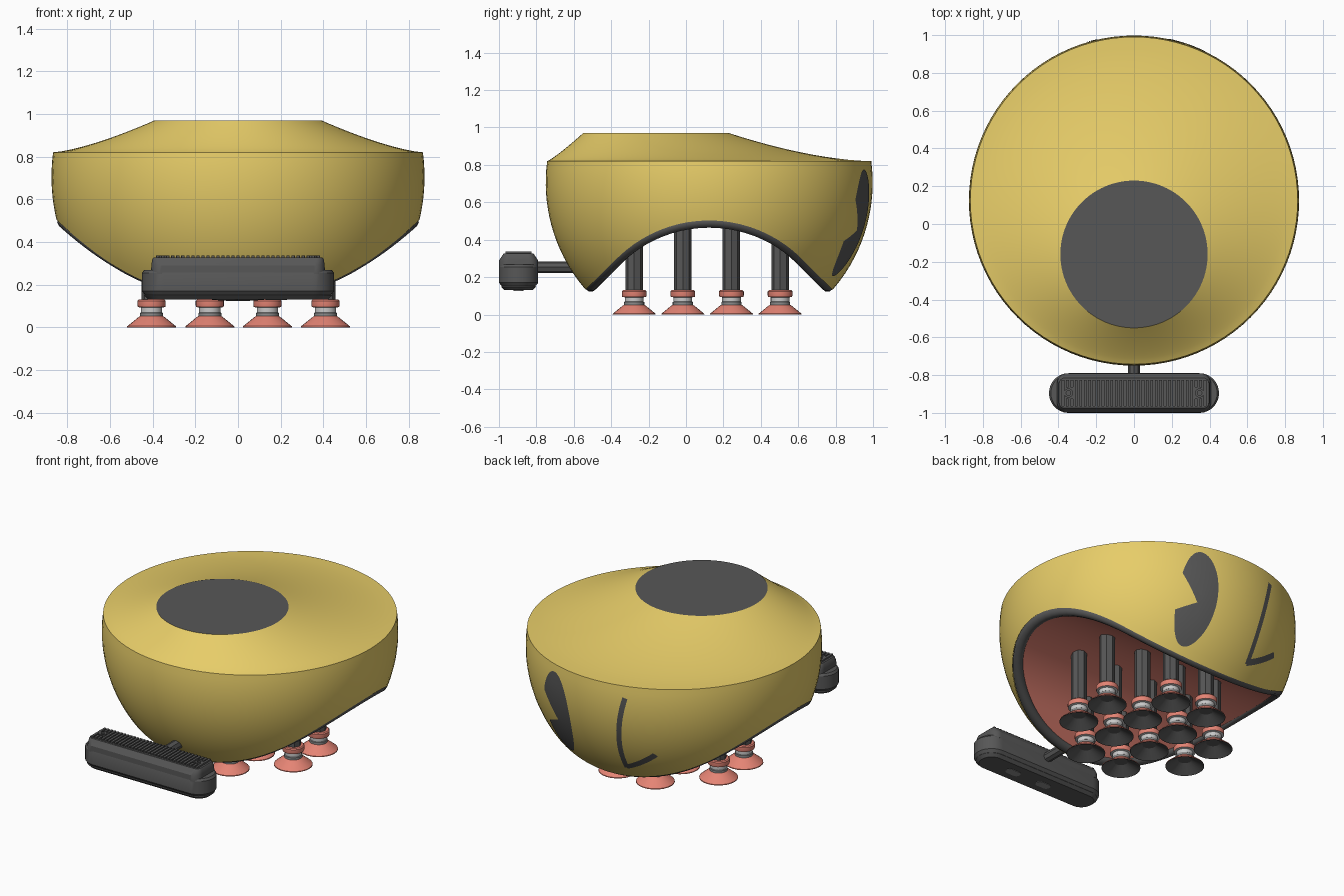
import bpy, bmesh, math
from mathutils import Vector

if "Cube" in bpy.data.objects:
    bpy.data.objects.remove(bpy.data.objects["Cube"])


def mat(name, r, g, b):
    m = bpy.data.materials.new(name)
    m.diffuse_color = (r, g, b, 1)
    m.use_nodes = True
    m.node_tree.nodes["Principled BSDF"].inputs["Base Color"].default_value = m.diffuse_color
    return m


GOLD = mat("gold", 0.80, 0.61, 0.14)
DARK = mat("dark grey", 0.095, 0.095, 0.095)
RED = mat("salmon red", 0.78, 0.23, 0.175)
GREY = mat("mid grey", 0.26, 0.26, 0.26)
PALE = mat("pale grey", 0.58, 0.58, 0.58)

CY, CZ, R = 0.124, 0.705, 0.874      # sphere that shapes the shell
N = 96


def finish(name, bm, mats, angle=30, recalc=True):
    if recalc:
        bmesh.ops.recalc_face_normals(bm, faces=bm.faces)
    me = bpy.data.meshes.new(name)
    bm.to_mesh(me)
    bm.free()
    for m in mats:
        me.materials.append(m)
    ob = bpy.data.objects.new(name, me)
    bpy.context.collection.objects.link(ob)
    bpy.ops.object.select_all(action='DESELECT')
    ob.select_set(True)
    bpy.context.view_layer.objects.active = ob
    bpy.ops.object.shade_smooth_by_angle(angle=math.radians(angle))
    return ob


def ring(bm, pts):
    return [bm.verts.new(p) for p in pts]


def bridge(bm, a, b, mi=0, closed=True):
    n = len(a)
    for i in range(n if closed else n - 1):
        j = (i + 1) % n
        bm.faces.new((a[i], a[j], b[j], b[i])).material_index = mi


def circle(cx, cy, r, z, n):
    return [(cx + r * math.sin(2 * math.pi * i / n),
             cy + r * math.cos(2 * math.pi * i / n), z) for i in range(n)]


# Shell: sphere side, arched underside, lofted top
def sphere_r(z):
    return math.sqrt(max(0, R * R - (z - CZ) ** 2))


def arch(o):
    # round crown running into 45 degree slopes
    o, ra = abs(o), 0.70
    k = ra * math.sqrt(0.5)
    return 0.503 - ra + (math.sqrt(ra * ra - o * o) if o < k else 2 * k - o)


def ceiling(o):
    return arch(o) - 0.032


def low_z(a):
    lo, hi = -0.16, CZ
    for _ in range(40):
        z = (lo + hi) / 2
        if z > arch(sphere_r(z) * math.cos(a)):
            hi = z
        else:
            lo = z
    return hi


angles = [2 * math.pi * i / N for i in range(N)]
lows = [low_z(a) for a in angles]
bm = bmesh.new()
rows = []
for k in range(17):
    pts = []
    for a, l in zip(angles, lows):
        z = l + (0.82 - l) * k / 16
        r = sphere_r(z)
        pts.append((r * math.sin(a), CY + r * math.cos(a), z))
    if k == 0:
        edge = pts
    rows.append(ring(bm, pts))
for k in range(1, 13):
    t = k / 12
    pts = circle(0, CY + (-0.16 - CY) * t, sphere_r(0.82) * (1 - t) + 0.39 * t, 0, N)
    rows.append(ring(bm, [(p[0], p[1], 0.82 + 0.15 * t ** (1.4 + 0.25 * math.cos(a)))
                          for p, a in zip(pts, angles)]))
for a, b in zip(rows, rows[1:]):
    bridge(bm, a, b, 0)
bm.faces.new(rows[-1]).material_index = 1
finish("shell", bm, [GOLD, DARK], 12)

# Red arched ceiling under the shell
bm = bmesh.new()
prev = None
for k in range(16, 0, -1):
    s = 0.965 * k / 16
    cur = ring(bm, [(p[0] * s, CY + (p[1] - CY) * s, ceiling((p[1] - CY) * s)) for p in edge])
    if prev:
        bridge(bm, prev, cur)
    prev = cur
mid = bm.verts.new((0, CY, ceiling(0)))
for i in range(N):
    bm.faces.new((prev[i], prev[(i + 1) % N], mid))
bm.normal_update()
for f in bm.faces:
    if f.normal.z > 0:
        f.normal_flip()
finish("arched_ceiling", bm, [RED], 30, False)

# Dark tube just inside the lower edge of the shell
cu = bpy.data.curves.new("lower_rim", 'CURVE')
cu.dimensions = '3D'
cu.bevel_depth = 0.033
cu.bevel_resolution = 3
sp = cu.splines.new('POLY')
sp.points.add(N - 1)
for p, q in zip(sp.points, edge):
    y = (q[1] - CY) * 0.958
    p.co = (q[0] * 0.958, CY + y, arch(y) - 0.006, 1)
sp.use_cyclic_u = True
cu.materials.append(DARK)
rim = bpy.data.objects.new("lower_rim", cu)
bpy.context.collection.objects.link(rim)
bpy.ops.object.select_all(action='DESELECT')
rim.select_set(True)
bpy.context.view_layer.objects.active = rim
bpy.ops.object.convert(target='MESH')


# Eyes: thin plates lying on the back of the shell
def on_shell(x, z):
    return (x, CY + math.sqrt((R + 0.0025) ** 2 - x * x - (z - CZ) ** 2), z)


def face_out(bm):
    bm.normal_update()
    for f in bm.faces:
        if f.normal.y < 0:
            f.normal_flip()


bm = bmesh.new()
vx, vz = 0.28, 0.45
a0, a1 = math.radians(26), math.radians(340)
outline = [(vx + 0.118 * math.cos(a0 + (a1 - a0) * i / 40),
            0.49 + 0.285 * math.sin(a0 + (a1 - a0) * i / 40)) for i in range(41)]
prev = None
for k in range(1, 6):
    cur = ring(bm, [on_shell(vx + (x - vx) * k / 5, vz + (z - vz) * k / 5) for x, z in outline])
    if prev:
        bridge(bm, prev, cur, 0, False)
    else:
        c = bm.verts.new(on_shell(vx, vz))
        for i in range(len(cur) - 1):
            bm.faces.new((c, cur[i], cur[i + 1]))
    prev = cur
face_out(bm)
finish("notched_eye", bm, [DARK], 30, False)

bm = bmesh.new()
for p0, p1, p2 in (((-0.237, 0.745), (-0.165, 0.48), (-0.165, 0.225)),
                   ((-0.158, 0.232), (-0.27, 0.28), (-0.370, 0.365))):
    p0, p1, p2 = Vector(p0), Vector(p1), Vector(p2)
    left, right = [], []
    for i in range(17):
        t = i / 16
        p = p0 * (1 - t) ** 2 + p1 * 2 * t * (1 - t) + p2 * t * t
        d = ((p1 - p0) * (1 - t) + (p2 - p1) * t).normalized()
        n = Vector((-d.y, d.x)) * 0.016
        left.append(on_shell(*(p + n)))
        right.append(on_shell(*(p - n)))
    bridge(bm, ring(bm, left), ring(bm, right), 0, False)
face_out(bm)
finish("winking_eye", bm, [DARK], 30, False)


# Legs with suction cups: four by four grid without corners
def lathe(bm, x, y, prof, n=24):
    prev = None
    for r, z, mi in prof:
        cur = ring(bm, circle(x, y, r, z, n))
        if prev:
            bridge(bm, prev, cur, mi)
        else:
            bm.faces.new(cur).material_index = mi
        prev = cur
    bm.faces.new(prev).material_index = mi


CUP = [(0.04, 0.044, 1), (0.110, 0.0, 1), (0.115, 0.0, 1), (0.114, 0.005, 0),
       (0.062, 0.047, 0), (0.054, 0.052, 0), (0.054, 0.066, 2), (0.05, 0.069, 2),
       (0.05, 0.092, 3), (0.064, 0.095, 3), (0.066, 0.103, 0), (0.066, 0.124, 0),
       (0.06, 0.13, 0), (0.03, 0.131, 0)]
for i, x in enumerate((-0.405, -0.132, 0.138, 0.41)):
    for j, y in enumerate((-0.277, -0.017, 0.243, 0.503)):
        if i in (0, 3) and j in (0, 3):
            continue
        bm = bmesh.new()
        lathe(bm, x, y, CUP)
        finish(f"suction_cup_{i}_{j}", bm, [RED, DARK, GREY, PALE])
        bm = bmesh.new()
        lathe(bm, x, y, [(0.047, 0.125, 0), (0.047, ceiling(y - CY) + 0.02, 0)], 8)
        finish(f"leg_{i}_{j}", bm, [DARK])


# Front bar: rounded slabs lofted upwards
def slab(bm, levels, cx=0, cy=-0.895):
    prev = None
    for hx, hy, rc, z in levels:
        pts = []
        for q, (sx, sy) in enumerate(((1, 1), (-1, 1), (-1, -1), (1, -1))):
            for k in range(9):
                a = (q + k / 8) * math.pi / 2
                pts.append((cx + sx * (hx - rc) + rc * math.cos(a),
                            cy + sy * (hy - rc) + rc * math.sin(a), z))
        cur = ring(bm, pts)
        if prev:
            bridge(bm, prev, cur)
        else:
            bm.faces.new(cur)
        prev = cur
    bm.faces.new(prev)


bm = bmesh.new()
slab(bm, [(0.42, 0.075, 0.074, 0.13), (0.44, 0.093, 0.092, 0.148), (0.436, 0.09, 0.089, 0.152),
          (0.45, 0.105, 0.104, 0.170), (0.45, 0.105, 0.104, 0.255), (0.44, 0.098, 0.097, 0.268)])
slab(bm, [(0.408, 0.104, 0.05, 0.25), (0.406, 0.104, 0.05, 0.29), (0.402, 0.085, 0.035, 0.318),
          (0.396, 0.08, 0.03, 0.326)])
finish("front_bar", bm, [DARK])

# Ribs and screws on top of the bar
bm = bmesh.new()
for i in range(-16, 17):
    x = i * 0.0235
    spans = ((-0.05, 0.02), (0.05, 0.02)) if 0.315 < abs(x) < 0.375 else ((0, 0.07),)
    for dy, h in spans:
        slab(bm, [(0.0075, h, 0.002, 0.32), (0.0075, h, 0.002, 0.336)], x, -0.895 + dy)
finish("bar_ribs", bm, [DARK])
for s in (-1, 1):
    bm = bmesh.new()
    lathe(bm, s * 0.347, -0.895, [(0.024, 0.32, 0), (0.024, 0.336, 0), (0.012, 0.336, 0), (0.012, 0.328, 0)])
    finish("bar_screw", bm, [DARK])
for x in (-0.05, 0.18):
    bm = bmesh.new()
    slab(bm, [(0.05, 0.026, 0.025, 0.127), (0.05, 0.026, 0.025, 0.132)], x)
    finish("bar_underside_slot", bm, [GREY])

# Rod joining the bar to the shell
bpy.ops.mesh.primitive_cylinder_add(vertices=8, radius=0.031, depth=0.30,
                                    location=(0, -0.68, 0.253), rotation=(math.pi / 2, 0, 0))
rod = bpy.context.object
rod.name = "bar_rod"
rod.data.materials.append(DARK)
